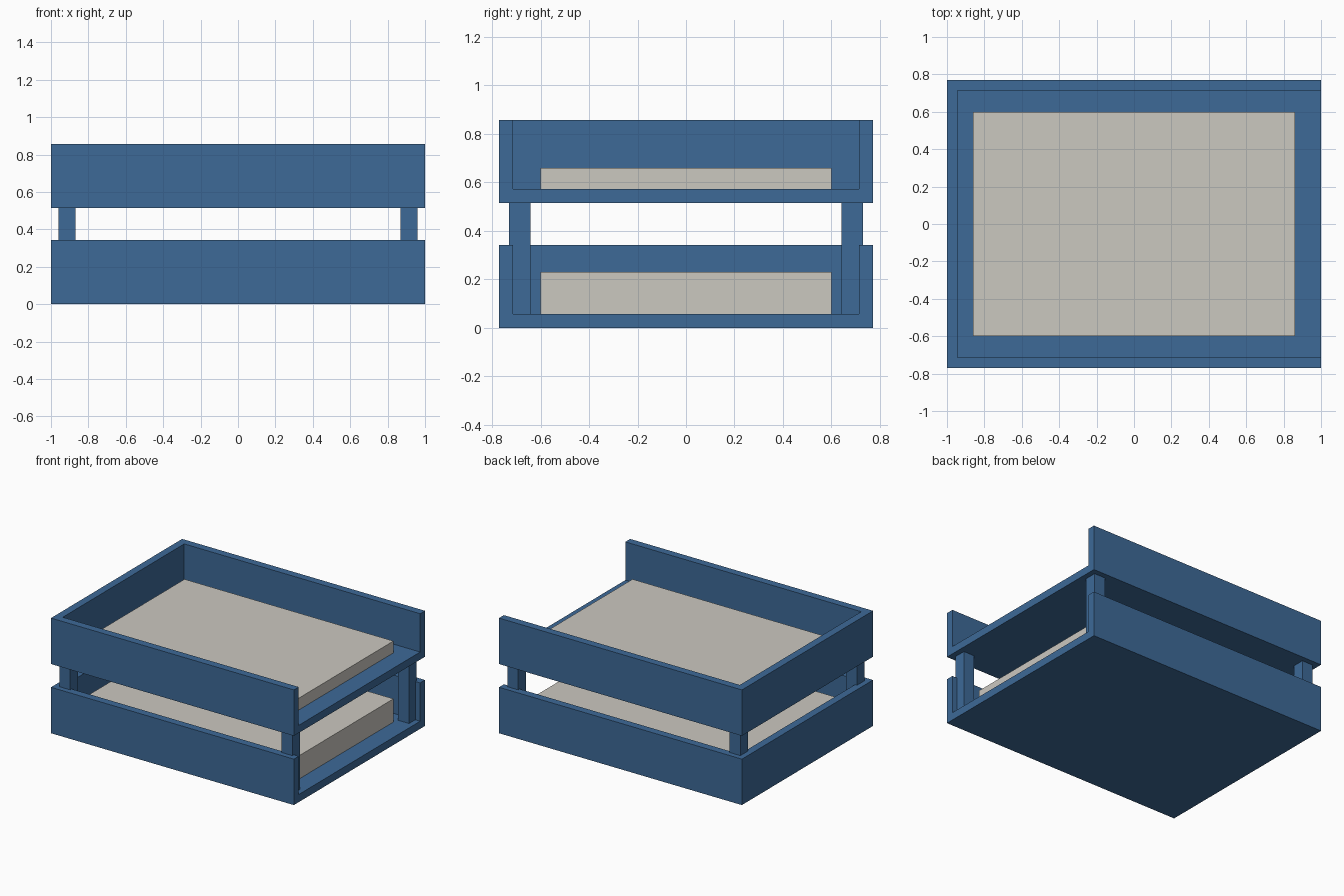
import bpy
import bmesh
from mathutils import Matrix, Vector

default = bpy.data.objects.get("Cube")
if default:
    bpy.data.objects.remove(default, do_unlink=True)


def make_material(name, rgb):
    mat = bpy.data.materials.new(name)
    mat.use_nodes = True
    colour = (*rgb, 1)
    mat.diffuse_color = colour
    mat.node_tree.nodes["Principled BSDF"].inputs["Base Color"].default_value = colour
    return mat


def box(name, low, high, mat):
    low, high = Vector(low), Vector(high)
    bm = bmesh.new()
    bmesh.ops.create_cube(bm, size=1, matrix=Matrix.LocRotScale(
        (low + high) / 2, None, high - low))
    mesh = bpy.data.meshes.new(name)
    bm.to_mesh(mesh)
    bm.free()
    mesh.materials.append(mat)
    obj = bpy.data.objects.new(name, mesh)
    bpy.context.collection.objects.link(obj)
    return obj


blue = make_material("blue plastic", (0.047, 0.143, 0.313))
paper = make_material("off white paper", (0.60, 0.58, 0.53))

DEPTH, HEIGHT, WALL = 0.771, 0.342, 0.057
UPPER = 0.515


def tray(name, z):
    """Shallow tray, hollowed out and open on its left end."""
    obj = box(name, (-1, -DEPTH, z), (1, DEPTH, z + HEIGHT), blue)
    inner = DEPTH - WALL
    cutter = box(name + "_cutter", (-1 + WALL, -inner, z + WALL),
                 (1.2, inner, z + HEIGHT + 0.2), blue)
    cutter.hide_render = True
    mod = obj.modifiers.new("hollow", 'BOOLEAN')
    mod.operation = 'DIFFERENCE'
    mod.solver = 'EXACT'
    mod.object = cutter
    bpy.context.view_layer.objects.active = obj
    bpy.ops.object.modifier_apply(modifier=mod.name)
    bpy.data.objects.remove(cutter, do_unlink=True)


# Trays, each holding a stack of paper
for level, z, paper_top in (("lower", 0, 0.23), ("upper", UPPER, 0.66)):
    tray(level + "_tray", z)
    box(level + "_paper_stack", (-0.86, -0.6, z + WALL), (0.86, 0.6, paper_top), paper)

# Corner posts carrying the upper tray
for end, x in (("right", -0.915), ("left", 0.915)):
    for side, y in (("front", -0.686), ("back", 0.686)):
        box(f"{side}_{end}_post", (x - 0.045, y - 0.045, WALL),
            (x + 0.045, y + 0.045, UPPER), blue)
